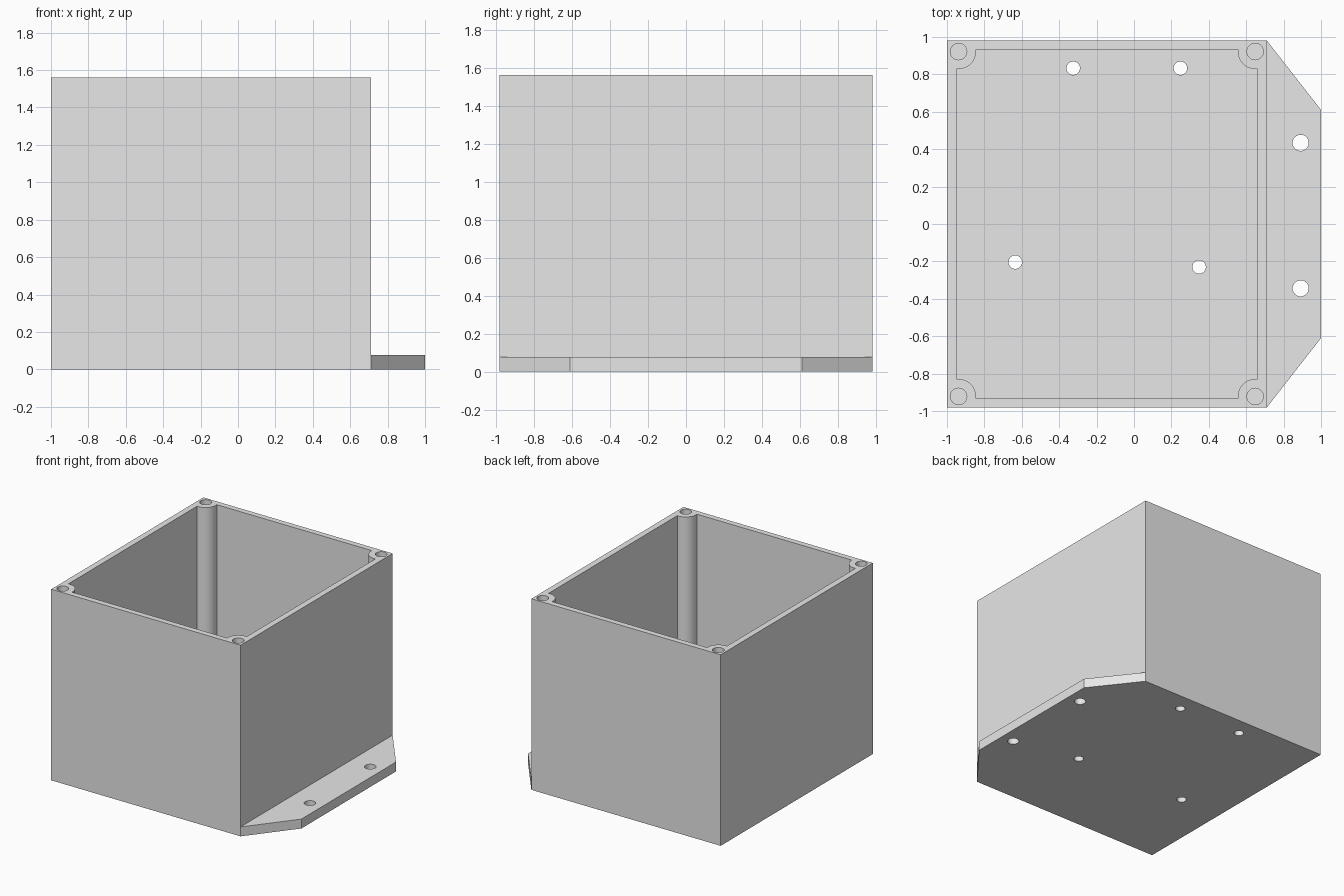
import bpy, bmesh
from math import cos, sin, pi, acos

cube = bpy.data.objects.get("Cube")
if cube:
    bpy.data.objects.remove(cube, do_unlink=True)

CX = -0.145                     # centre of the box in x
BOX_X, BOX_Y, HEIGHT = 0.855, 0.981, 1.56
IN_X, IN_Y = 0.805, 0.934       # cavity half sizes
POST_X, POST_Y, POST_R = 0.793, 0.922, 0.093
BASE = 0.077                    # floor and flange thickness
SCREW_R, SCREW_DEPTH = 0.044, 0.4

grey = bpy.data.materials.new("light grey plastic")
grey.use_nodes = True
grey.diffuse_color = (0.8, 0.8, 0.8, 1)
grey.node_tree.nodes["Principled BSDF"].inputs["Base Color"].default_value = (0.8, 0.8, 0.8, 1)


def prism(name, outline, z0, z1):
    """Extrude a closed counter-clockwise outline from z0 to z1."""
    bm = bmesh.new()
    face = bm.faces.new([bm.verts.new((x, y, z0)) for x, y in outline])
    top = bmesh.ops.extrude_face_region(bm, geom=[face], use_keep_orig=True)
    for v in top["geom"]:
        if isinstance(v, bmesh.types.BMVert):
            v.co.z = z1
    bmesh.ops.recalc_face_normals(bm, faces=bm.faces)
    mesh = bpy.data.meshes.new(name)
    bm.to_mesh(mesh)
    bm.free()
    mesh.materials.append(grey)
    obj = bpy.data.objects.new(name, mesh)
    bpy.context.collection.objects.link(obj)
    return obj


def arc(x, y, r, a0, a1, n):
    return [(x + r * cos(a0 + (a1 - a0) * i / n), y + r * sin(a0 + (a1 - a0) * i / n))
            for i in range(n + 1)]


def cut(obj, cutter):
    """Subtract the cutter and delete it."""
    cutter.hide_render = True
    mod = obj.modifiers.new("cut", "BOOLEAN")
    mod.operation = "DIFFERENCE"
    mod.solver = "EXACT"
    mod.object = cutter
    bpy.context.view_layer.objects.active = obj
    bpy.ops.object.modifier_apply(modifier=mod.name)
    bpy.data.objects.remove(cutter, do_unlink=True)


def drill(obj, x, y, r, z0, z1):
    cut(obj, prism("drill", arc(x, y, r, 0, 2 * pi, 40)[:-1], z0, z1))


# Box and flange as one solid
side = CX + BOX_X
housing = prism("housing", [
    (CX - BOX_X, -BOX_Y), (side, -BOX_Y), (1, -0.61),
    (1, 0.61), (side, BOX_Y), (CX - BOX_X, BOX_Y)], 0, HEIGHT)
cut(housing, prism("flange_clearance",
                   [(side, -1.5), (1.5, -1.5), (1.5, 1.5), (side, 1.5)], BASE, 2))

# Cavity, with a rounded screw post left standing in each corner
reach = acos(-(IN_X - POST_X) / POST_R)
cavity = []
for k, (sx, sy) in enumerate([(-1, -1), (1, -1), (1, 1), (-1, 1)]):
    mid = pi / 4 + k * pi / 2
    half = reach - pi / 4
    cavity += arc(CX + sx * POST_X, sy * POST_Y, POST_R, mid + half, mid - half, 20)
cut(housing, prism("cavity", cavity, BASE, 2))

# Blind screw holes in the posts
for sx in (-1, 1):
    for sy in (-1, 1):
        drill(housing, CX + sx * POST_X, sy * POST_Y, SCREW_R, HEIGHT - SCREW_DEPTH, 2)

# Through holes in the floor and the flange
for x, y in [(-0.325, 0.833), (0.248, 0.833), (-0.635, -0.204), (0.348, -0.23)]:
    drill(housing, x, y, 0.036, -0.2, 0.3)
for y in (0.434, -0.344):
    drill(housing, 0.891, y, 0.043, -0.2, 0.3)

# Round walls smooth, corners sharp
bpy.ops.object.select_all(action="DESELECT")
housing.select_set(True)
bpy.context.view_layer.objects.active = housing
bpy.ops.object.shade_smooth_by_angle()
